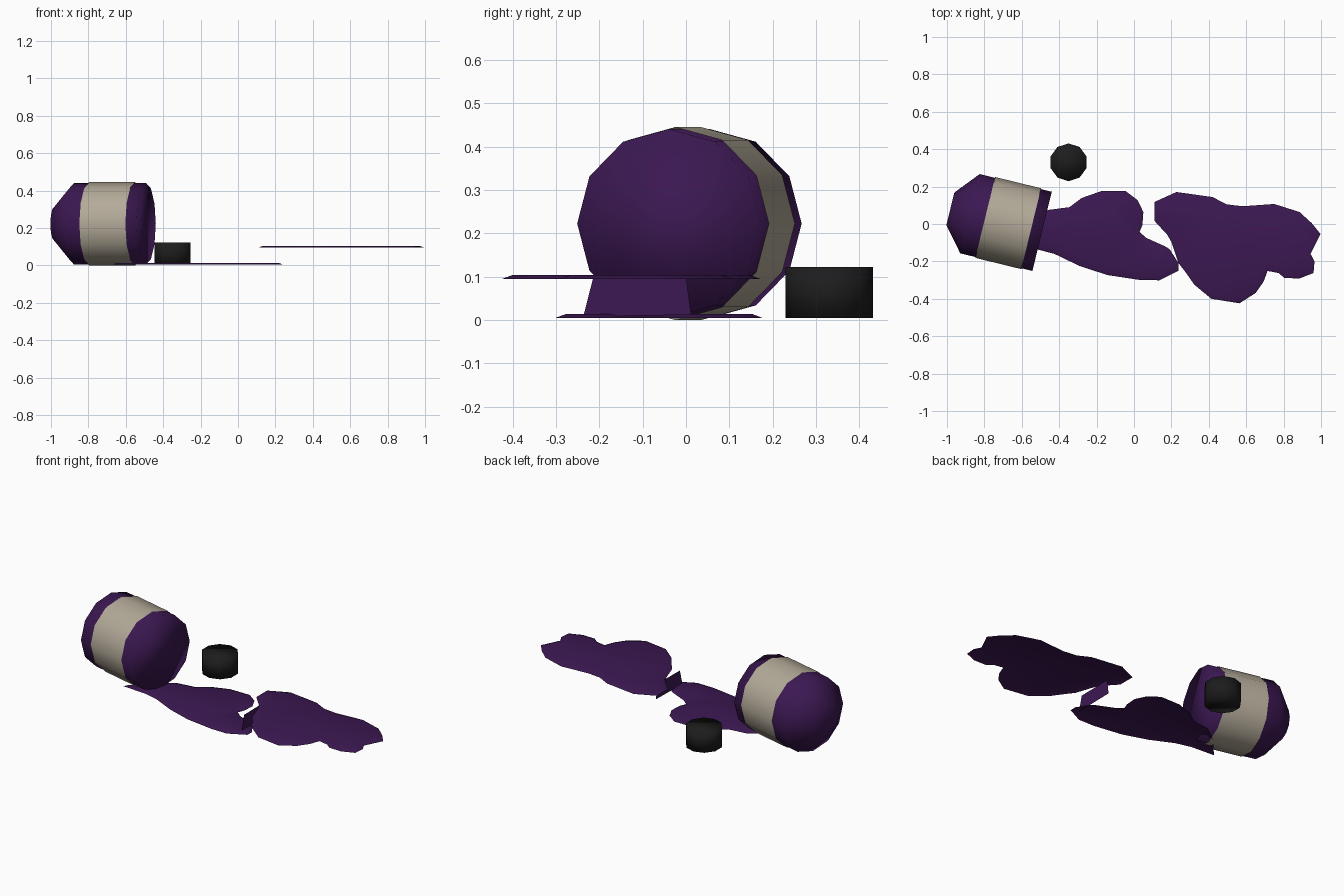
import bpy, bmesh, math
from mathutils import Matrix, Vector

if "Cube" in bpy.data.objects:
    bpy.data.objects.remove(bpy.data.objects["Cube"])


def material(name, color):
    m = bpy.data.materials.new(name)
    m.diffuse_color = (*color, 1)
    m.use_nodes = True
    m.node_tree.nodes["Principled BSDF"].inputs["Base Color"].default_value = m.diffuse_color
    return m


purple = material("purple_liquid", (0.045, 0.009, 0.085))
beige = material("label_paper", (0.45, 0.40, 0.315))
black = material("black_plastic", (0.012, 0.012, 0.013))


def finish(name, bm, mat, smooth=True):
    me = bpy.data.meshes.new(name)
    bm.to_mesh(me)
    bm.free()
    for p in me.polygons:
        p.use_smooth = smooth
    me.materials.append(mat)
    ob = bpy.data.objects.new(name, me)
    bpy.context.collection.objects.link(ob)
    return ob


def lathe(name, profile, sides, mat, matrix, caps=True):
    """Stack rings of (radius, height) along local z, first vertex on local +y."""
    bm = bmesh.new()
    rings = []
    for r, h in profile:
        rings.append([bm.verts.new((-r * math.sin(2 * math.pi * i / sides),
                                    r * math.cos(2 * math.pi * i / sides), h))
                      for i in range(sides)])
    for a, b in zip(rings, rings[1:]):
        for i in range(sides):
            j = (i + 1) % sides
            bm.faces.new((a[i], a[j], b[j], b[i]))
    if caps:
        bm.faces.new(rings[0][::-1])
        bm.faces.new(rings[-1])
    bm.transform(matrix)
    return finish(name, bm, mat)


def puddle(name, outline, z):
    """Thin sheet with a slightly raised middle."""
    bm = bmesh.new()
    face = bm.faces.new([bm.verts.new((x, y, z)) for x, y in outline])
    face.normal_update()
    if face.normal.z < 0:
        face.normal_flip()
    bmesh.ops.inset_region(bm, faces=[face], use_boundary=True,
                           use_even_offset=False, thickness=0.025, depth=0.009)
    bmesh.ops.triangulate(bm, faces=[f for f in bm.faces if len(f.verts) > 4])
    return finish(name, bm, purple)


# Jar lying on its side, axis turned slightly towards the front
lie = (Matrix.Rotation(-0.24, 4, 'Z') @ Matrix.Translation((0, -0.155, 0.2225))
       @ Matrix.Rotation(math.pi / 2, 4, 'Y'))
lathe("jar", [(0.09, -0.973), (0.218, -0.865), (0.218, -0.468)], 12, purple, lie)
lathe("label", [(0.2225, -0.781), (0.2225, -0.528)], 12, beige, lie, caps=False)

# Loose lid standing behind
lathe("lid", [(0.101, 0.005), (0.101, 0.122)], 10, black,
      Matrix.Translation((-0.35, 0.33, 0)))

# Spill on the ground, running out from under the jar
puddle("lower_spill", [
    (-0.67, -0.125), (-0.52, -0.135), (-0.425, -0.16), (-0.29, -0.225),
    (-0.142, -0.273), (0.03, -0.299), (0.136, -0.301), (0.238, -0.25),
    (0.238, -0.209), (0.19, -0.134), (0.163, -0.118), (0.067, -0.075),
    (0.03, -0.043), (0.045, -0.005), (0.05, 0.064), (0.019, 0.128),
    (-0.045, 0.176), (-0.174, 0.176), (-0.28, 0.139), (-0.345, 0.09),
    (-0.46, 0.075), (-0.56, 0.0)], 0.005)

# Spill on the raised level
puddle("upper_spill", [
    (0.11, 0.118), (0.227, 0.171), (0.42, 0.144), (0.495, 0.105),
    (0.58, 0.095), (0.75, 0.107), (0.885, 0.064), (0.95, 0.005),
    (0.997, -0.053), (0.944, -0.16), (0.965, -0.2), (0.96, -0.262),
    (0.885, -0.291), (0.805, -0.289), (0.773, -0.262), (0.714, -0.251),
    (0.692, -0.31), (0.65, -0.369), (0.564, -0.424), (0.414, -0.40),
    (0.324, -0.326), (0.275, -0.257), (0.238, -0.209), (0.2, -0.096),
    (0.179, -0.059), (0.11, 0.016)], 0.095)

# Vertical drip joining the two levels
bm = bmesh.new()
bm.faces.new([bm.verts.new(c) for c in (
    (0.19, -0.237, 0.008), (0.19, 0.012, 0.012),
    (0.19, 0.0, 0.1), (0.19, -0.214, 0.098))])
finish("drip", bm, purple)
